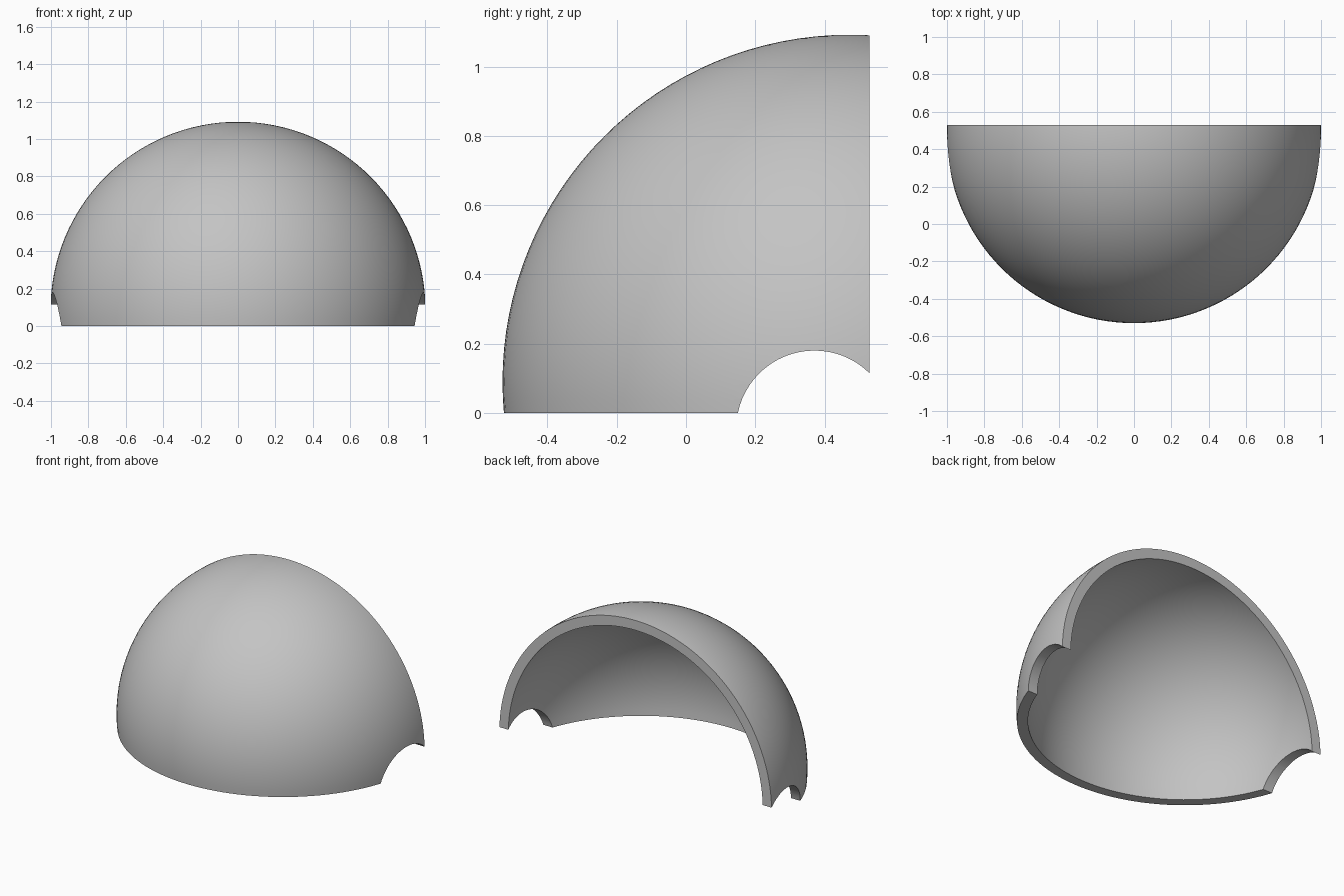
import bpy
import math

old = bpy.data.objects.get("Cube")
if old:
    bpy.data.objects.remove(old, do_unlink=True)

RADIUS, WALL = 1.002, 0.065
BACK_Y = 0.53
CENTRE = (0, BACK_Y - 0.058, 0.09)
NOTCH_RADIUS, NOTCH_Y, NOTCH_TOP = 0.226, 0.371, 0.18

grey = bpy.data.materials.new("plain_grey")
grey.use_nodes = True
grey.diffuse_color = (0.55, 0.55, 0.55, 1)
grey.node_tree.nodes["Principled BSDF"].inputs["Base Color"].default_value = grey.diffuse_color


def sphere(name, radius):
    bpy.ops.mesh.primitive_uv_sphere_add(segments=128, ring_count=64, radius=radius, location=CENTRE)
    bpy.context.object.name = name
    return bpy.context.object


def cut(target, cutter, operation):
    """Apply a boolean to the target and discard the cutter."""
    cutter.hide_render = True
    mod = target.modifiers.new(cutter.name, "BOOLEAN")
    mod.object, mod.operation, mod.solver = cutter, operation, "EXACT"
    bpy.ops.object.select_all(action="DESELECT")
    target.select_set(True)
    bpy.context.view_layer.objects.active = target
    bpy.ops.object.modifier_apply(modifier=mod.name)
    bpy.data.objects.remove(cutter, do_unlink=True)


# Hollow dome
dome = sphere("dome_shell", RADIUS)
cut(dome, sphere("hollow_cutter", RADIUS - WALL), "DIFFERENCE")

# Keep the quarter above the floor and in front of the flat back rim
size = 4
bpy.ops.mesh.primitive_cube_add(size=size, location=(0, BACK_Y - size / 2, size / 2))
bpy.context.object.name = "quarter_cutter"
cut(dome, bpy.context.object, "INTERSECT")

# Rounded notch through both sides
bpy.ops.mesh.primitive_cylinder_add(
    vertices=64, radius=NOTCH_RADIUS, depth=3,
    location=(0, NOTCH_Y, NOTCH_TOP - NOTCH_RADIUS), rotation=(0, math.pi / 2, 0))
bpy.context.object.name = "notch_cutter"
cut(dome, bpy.context.object, "DIFFERENCE")

# Smooth shell with crisp rims
dome.data.materials.clear()
dome.data.materials.append(grey)
bpy.ops.object.shade_smooth_by_angle(angle=math.radians(30))
